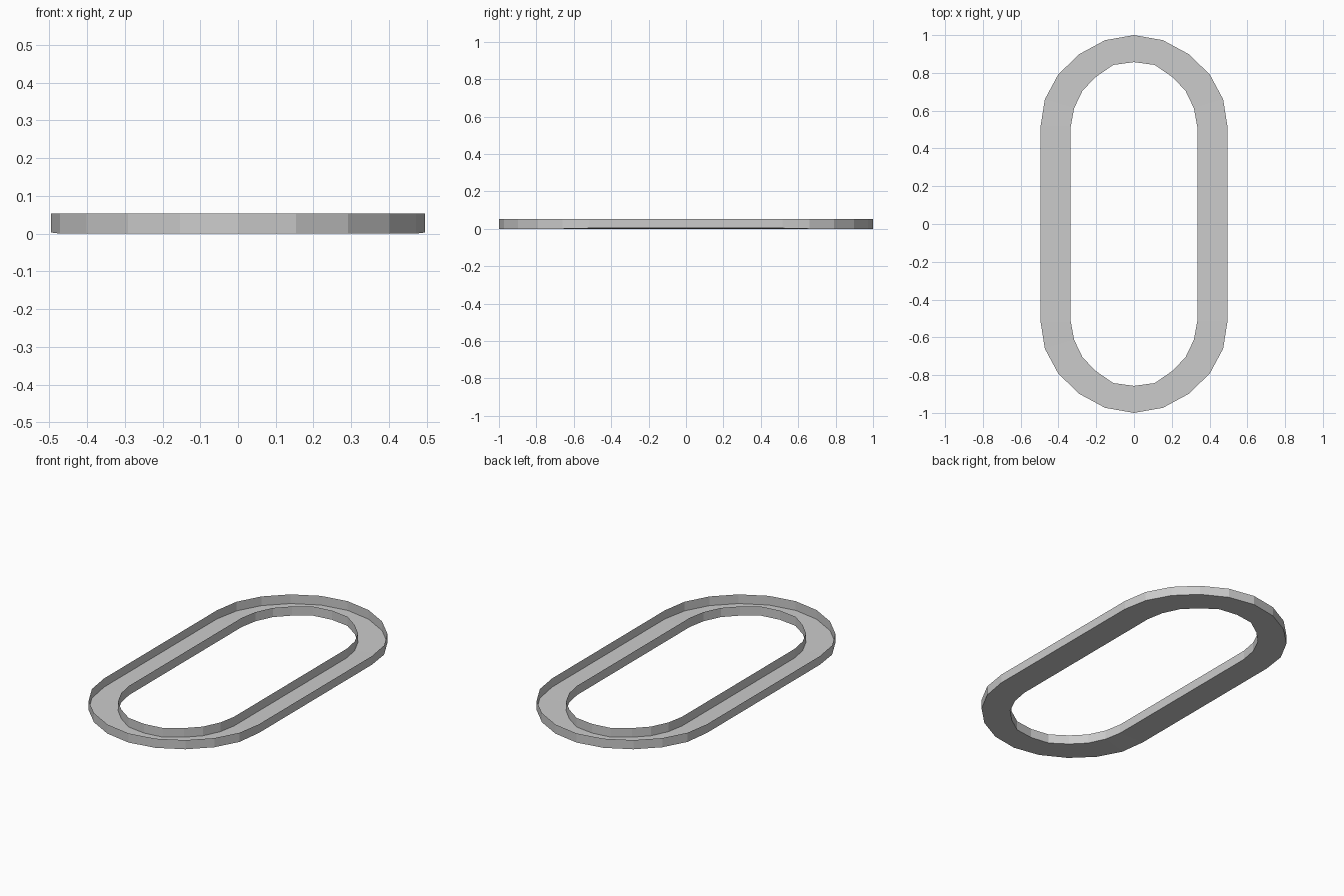
import bpy, bmesh

if "Cube" in bpy.data.objects:
    bpy.data.objects.remove(bpy.data.objects["Cube"])

HEIGHT = 0.053
# Quarter outlines (x, y, floor z) from the straight side to the tip
OUTER = [(0.495, 0.515, 0.003), (0.472, 0.66, 0), (0.402, 0.79, 0),
         (0.292, 0.898, 0), (0.153, 0.973, 0), (0, 1.0, 0)]
INNER = [(0.335, 0.515, 0), (0.317, 0.613, 0), (0.272, 0.707, 0),
         (0.2, 0.78, 0), (0.11, 0.842, 0), (0, 0.857, 0)]


def full_loop(quarter):
    """Mirror a quarter outline into a closed loop."""
    half = quarter + [(-x, y, z) for x, y, z in quarter[-2::-1]]
    return half + [(-x, -y, z) for x, y, z in half]


def ring(bm, points, z=None):
    return [bm.verts.new((x, y, pz if z is None else z)) for x, y, pz in points]


def bridge(bm, a, b):
    n = len(a)
    for i in range(n):
        j = (i + 1) % n
        bm.faces.new((a[i], a[j], b[j], b[i]))


# Open-topped channel: outer wall, floor, inner wall
bm = bmesh.new()
outer, inner = full_loop(OUTER), full_loop(INNER)
rings = [ring(bm, outer, HEIGHT), ring(bm, outer),
         ring(bm, inner), ring(bm, inner, HEIGHT)]
for a, b in zip(rings, rings[1:]):
    bridge(bm, b, a)

mesh = bpy.data.meshes.new("oval_channel")
bm.to_mesh(mesh)
bm.free()
bpy.context.collection.objects.link(bpy.data.objects.new("oval_channel", mesh))
